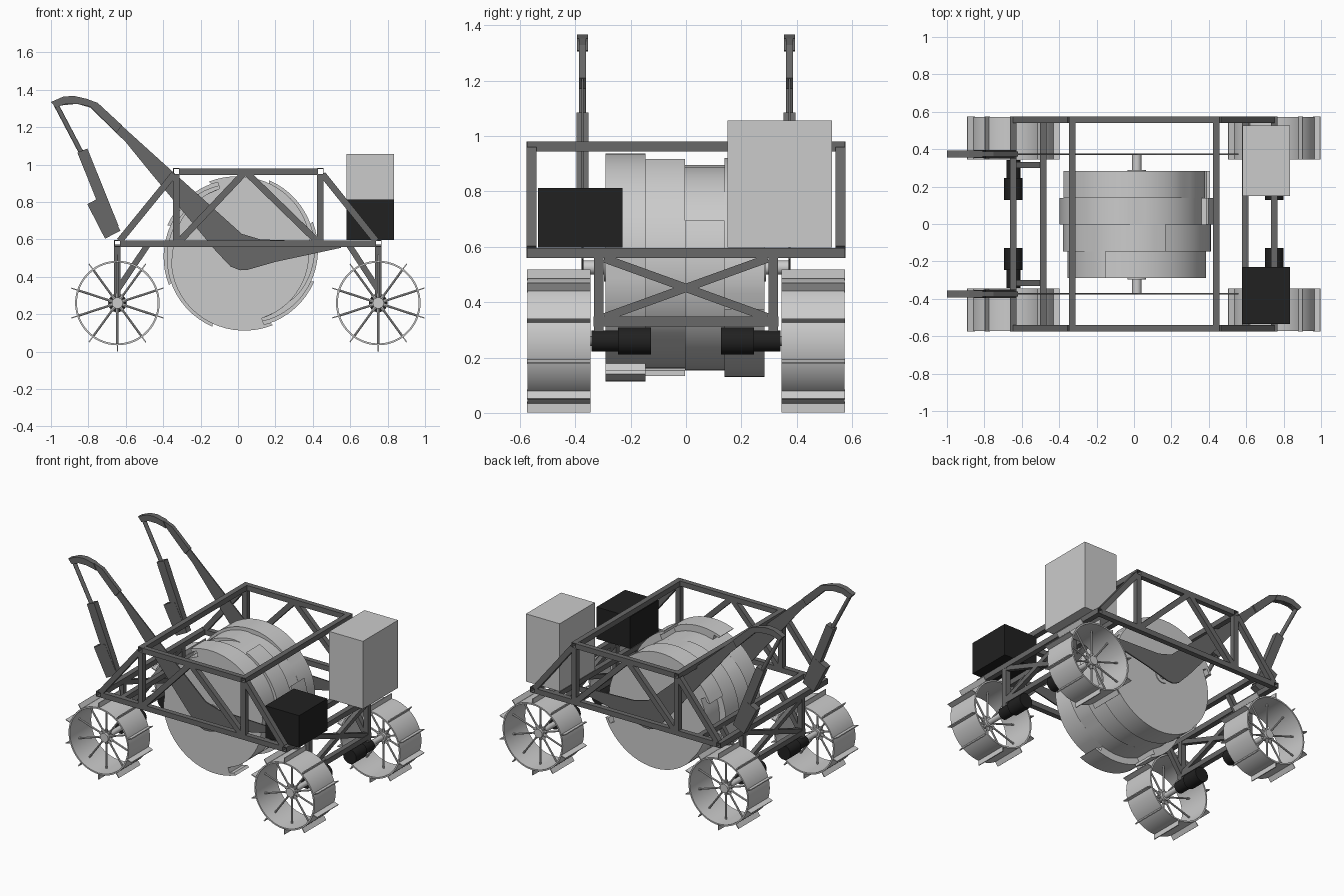
import bpy, bmesh
from math import sin, cos, pi, radians
from mathutils import Vector, Matrix

if "Cube" in bpy.data.objects:
    bpy.data.objects.remove(bpy.data.objects["Cube"])


def material(name, v):
    m = bpy.data.materials.new(name)
    m.diffuse_color = (v, v, v, 1)
    m.use_nodes = True
    m.node_tree.nodes["Principled BSDF"].inputs["Base Color"].default_value = m.diffuse_color
    return m


FRAME = material("frame_grey", 0.14)
BLACK = material("black", 0.015)


def finish(name, bm, mat=None, smooth=False):
    bmesh.ops.recalc_face_normals(bm, faces=bm.faces)
    me = bpy.data.meshes.new(name)
    bm.to_mesh(me)
    bm.free()
    ob = bpy.data.objects.new(name, me)
    bpy.context.collection.objects.link(ob)
    if mat:
        me.materials.append(mat)
    if smooth:
        bpy.ops.object.select_all(action='DESELECT')
        ob.select_set(True)
        bpy.context.view_layer.objects.active = ob
        bpy.ops.object.shade_smooth_by_angle(angle=radians(30))
    return ob


def along(a, b, side=Vector((0, 1, 0))):
    """Matrix whose z axis runs from a to b, centred between them."""
    d = (b - a).normalized()
    if abs(d.dot(side)) > 0.99:
        side = Vector((1, 0, 0))
    x = side.cross(d).normalized()
    m = Matrix((x, d.cross(x), d)).transposed().to_4x4()
    return Matrix.Translation((a + b) / 2) @ m


def beam(bm, a, b, w=0.035, t=None):
    a, b = Vector(a), Vector(b)
    scale = Matrix.Diagonal((w, t or w, (b - a).length, 1))
    bmesh.ops.create_cube(bm, size=1, matrix=along(a, b) @ scale)


def rod(bm, a, b, r, n=20):
    a, b = Vector(a), Vector(b)
    bmesh.ops.create_cone(bm, cap_ends=True, segments=n, radius1=r, radius2=r,
                          depth=(b - a).length, matrix=along(a, b))


def prism(bm, pts, y0, y1):
    lo = [bm.verts.new((x, y0, z)) for x, z in pts]
    hi = [bm.verts.new((x, y1, z)) for x, z in pts]
    bm.faces.new(lo)
    bm.faces.new(hi[::-1])
    for i in range(len(pts)):
        j = (i + 1) % len(pts)
        bm.faces.new((lo[i], lo[j], hi[j], hi[i]))


def ring(bm, cx, cz, r0, r1, y0, y1, n, phase=0.0):
    loops = []
    for r, y in ((r0, y0), (r1, y0), (r1, y1), (r0, y1)):
        loops.append([bm.verts.new((cx + r * cos(2 * pi * i / n + phase), y,
                                    cz + r * sin(2 * pi * i / n + phase)))
                      for i in range(n)])
    for k in range(4):
        p, q = loops[k], loops[(k + 1) % 4]
        for i in range(n):
            j = (i + 1) % n
            bm.faces.new((p[i], p[j], q[j], q[i]))


# Side trusses
XL, XR, UL, UR, ZL, ZU = -0.645, 0.75, -0.33, 0.44, 0.578, 0.963
for s, side in ((-1, "front"), (1, "back")):
    y = s * 0.558
    bm = bmesh.new()
    for a, b in (((XL + .018, ZL), (XR - .018, ZL)), ((UL + .018, ZU), (UR - .018, ZU)),
                 ((UL, ZL), (UL, ZU - .018)), ((UR, ZL), (UR, ZU - .018)),
                 ((XL + .012, ZL + .014), (UL - .012, ZU - .014)),
                 ((UR + .012, ZU - .014), (XR - .012, ZL + .014)),
                 ((UL + .02, ZL + .015), (0.04, ZU)), ((0.04, ZU), (UR - .02, ZL + .015))):
        beam(bm, (a[0], y, a[1]), (b[0], y, b[1]))
    finish(side + "_truss", bm, FRAME)

# Hollow cross tubes at the truss corners
bm = bmesh.new()
for x, z in ((XL, ZL), (XR, ZL), (UL, ZU), (UR, ZU)):
    ring(bm, x, z, 0.0255, 0.019, -0.575, 0.575, 4, pi / 4)
finish("cross_tubes", bm, FRAME)

# Axle carriers: posts, braces, lower bar and crossed struts
for x, xi, end in ((XL, -0.485, "left"), (XR, 0.595, "right")):
    bm = bmesh.new()
    beam(bm, (xi, -0.545, ZL), (xi, 0.545, ZL))
    beam(bm, (x, -0.335, 0.33), (x, 0.335, 0.33))
    for s in (-1, 1):
        beam(bm, (x, s * .315, ZL - .015), (x, s * .315, 0.29))
        beam(bm, (xi, s * .315, ZL - .01), (x, s * .315, 0.33), 0.032)
        beam(bm, (x, -s * .295, ZL - .02), (x, s * .295, 0.345), 0.03)
    finish(end + "_axle_carrier", bm, FRAME)

# Wheels with rim, paddles, spokes, hub, and motors inboard
for x, end in ((XL, "left"), (XR, "right")):
    for s, side in ((-1, "front"), (1, "back")):
        name, z = f"{side}_{end}", 0.26
        bm = bmesh.new()
        ring(bm, x, z, 0.216, 0.226, s * 0.345, s * 0.573, 60)
        finish(name + "_wheel_rim", bm, None, True)
        pad, spk = bmesh.new(), bmesh.new()
        for i in range(10):
            a = radians(36 * i - 90)
            d = Vector((cos(a), 0, sin(a)))
            c, h = Vector((x, s * .46, z)), Vector((x, s * .49, z))
            beam(pad, c + d * .218, c + d * .259, 0.006, 0.23)
            rod(spk, h + d * .01, h + d * .22, 0.006, 8)
            rod(spk, h + d * .01, h + d * .05, 0.010, 8)
        finish(name + "_paddles", pad)
        rod(spk, (x, s * .465, z), (x, s * .515, z), 0.03)
        rod(spk, (x, s * .33, z), (x, s * .48, z), 0.018)
        finish(name + "_spokes", spk, None, True)
        bm = bmesh.new()
        rod(bm, (x, s * .127, z), (x, s * .245, z), 0.049, 32)
        rod(bm, (x, s * .245, z), (x, s * .342, z), 0.038, 32)
        finish(name + "_motor", bm, BLACK, True)

# Bucket drum: four stepped scoop sections, each turned by 45 degrees
DX, DZ = 0.015, 0.525


def scoop_radius(t):
    return 0.42 if t >= 0 else 0.365 + 0.055 * max(0, 1 + t / 114) ** 0.65


edges = (-0.29, -0.147, -0.003, 0.14, 0.283)
for k in range(4):
    pts = []
    for half in (0, 180):
        step = 114 - 45 * k + half
        prof = [(scoop_radius(t), t) for t in range(-174, 1, 6)]
        prof += [(0.402, -1), (0.400, -6), (0.365, -6)]
        pts += [(DX + r * cos(radians(step + t)), DZ + r * sin(radians(step + t)))
                for r, t in prof]
    bm = bmesh.new()
    prism(bm, pts, edges[k], edges[k + 1])
    finish(f"drum_section_{k + 1}", bm, None, True)
bm = bmesh.new()
rod(bm, (DX, -0.377, DZ), (DX, 0.377, DZ), 0.025, 32)
rod(bm, (DX, -0.296, DZ), (DX, 0.289, DZ), 0.05, 32)
finish("drum_shaft", bm, None, True)

# Lift arms with thick tips, and their actuators
ARM = [(-.97, 1.335), (-.935, 1.36), (-.86, 1.36), (-.75, 1.325), (-.33, .945),
       (.02, .63), (.12, .60), (.56, .585), (.55, .555), (.20, .48), (.05, .437),
       (.01, .435), (-.04, .455), (-.12, .54), (-.47, .96), (-.60, 1.12),
       (-.79, 1.305), (-.86, 1.325), (-.96, 1.315)]
TIP = [(-1, 1.335), (-.935, 1.363), (-.88, 1.368), (-.81, 1.352), (-.79, 1.31),
       (-.86, 1.325), (-.92, 1.325), (-.975, 1.305)]
for s, side in ((-1, "front"), (1, "back")):
    y = s * 0.374
    bm = bmesh.new()
    prism(bm, ARM, y - .004, y + .004)
    finish(side + "_lift_arm", bm, FRAME)
    bm = bmesh.new()
    prism(bm, TIP, y - .019, y + .019)
    # flanged upper stretch of the arm
    prism(bm, [(-.81, 1.352), (-.75, 1.33), (-.62, 1.21), (-.65, 1.17), (-.79, 1.31)],
          y - .013, y + .013)
    finish(side + "_arm_tip", bm, FRAME)
    bm = bmesh.new()
    rod(bm, (-.975, y, 1.325), (-.82, y, 1.03), 0.013)
    finish(side + "_actuator_rod", bm, FRAME, True)
    bm = bmesh.new()
    beam(bm, (-.832, y, 1.075), (-.665, y, .66), 0.058, 0.042)
    beam(bm, (-.765, y, .81), (-.67, y, .625), 0.092, 0.045)
    finish(side + "_actuator_body", bm, FRAME)

# Equipment boxes on the right-hand end
for name, y0, y1, top, mat in (("battery_box", -.535, -.23, .813, BLACK),
                               ("electronics_box", .15, .527, 1.056, None)):
    bm = bmesh.new()
    prism(bm, [(.58, .597), (.833, .597), (.833, top), (.58, top)], y0, y1)
    finish(name, bm, mat)
